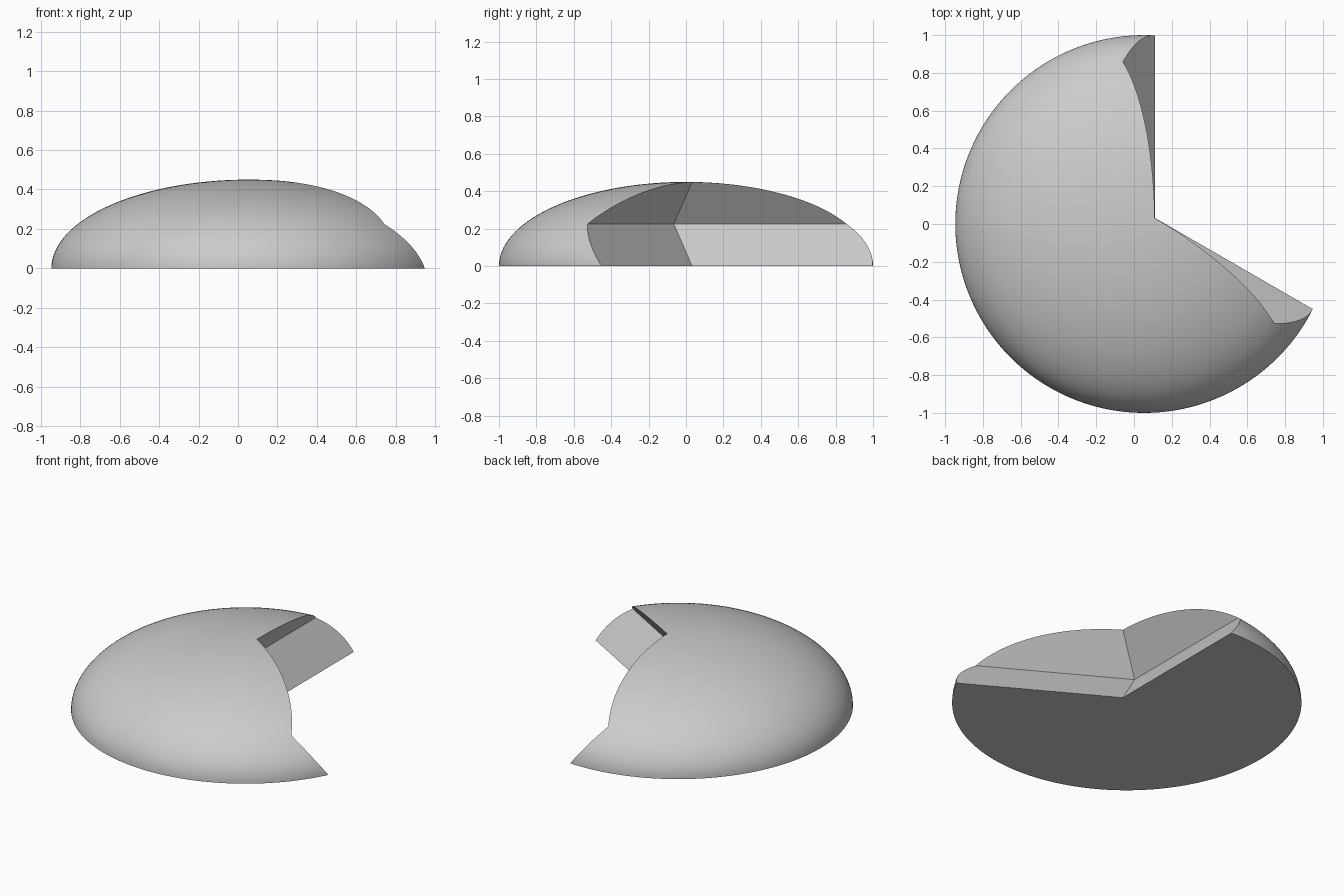
import bpy, bmesh, math
from mathutils import Vector

cube = bpy.data.objects.get("Cube")
if cube:
    bpy.data.objects.remove(cube, do_unlink=True)

CENTRE_X = 0.054
HEIGHT = 0.45
GREY = (0.6, 0.6, 0.6, 1)

mat = bpy.data.materials.new("light grey")
mat.use_nodes = True
mat.diffuse_color = GREY
mat.node_tree.nodes["Principled BSDF"].inputs["Base Color"].default_value = GREY


def add_object(name, bm):
    bmesh.ops.recalc_face_normals(bm, faces=bm.faces)
    mesh = bpy.data.meshes.new(name)
    bm.to_mesh(mesh)
    bm.free()
    mesh.materials.append(mat)
    obj = bpy.data.objects.new(name, mesh)
    bpy.context.collection.objects.link(obj)
    return obj


# Flattened dome: upper half of a squashed sphere with a closed base
bm = bmesh.new()
bmesh.ops.create_uvsphere(bm, u_segments=192, v_segments=96, radius=1)
bmesh.ops.bisect_plane(bm, geom=bm.verts[:] + bm.edges[:] + bm.faces[:], dist=1e-5,
                       plane_co=(0, 0, 0), plane_no=(0, 0, -1), clear_outer=True)
bmesh.ops.holes_fill(bm, edges=[e for e in bm.edges if e.is_boundary], sides=0)
bmesh.ops.scale(bm, vec=(1, 1, HEIGHT), verts=bm.verts)
bmesh.ops.translate(bm, vec=(CENTRE_X, 0, 0), verts=bm.verts)
dome = add_object("dome", bm)


# Wedge cutter: a 120 degree sector whose walls are deepest at half height
def heading(degrees, length):
    a = math.radians(degrees)
    return Vector((math.cos(a), math.sin(a), 0)) * length


bm = bmesh.new()
rings = []
for z, depth in ((-0.09, 0.143), (HEIGHT / 2, -0.13), (0.54, 0.143)):
    apex = Vector((CENTRE_X, 0, z)) + heading(30, depth)
    rings.append([bm.verts.new(p) for p in
                  (apex, apex + heading(-30, 3), apex + heading(90, 3))])
for low, high in zip(rings, rings[1:]):
    for i in range(3):
        j = (i + 1) % 3
        bm.faces.new((low[i], low[j], high[j], high[i]))
bm.faces.new(rings[0][::-1])
bm.faces.new(rings[-1])
cutter = add_object("wedge_cutter", bm)
cutter.hide_render = True

# Cut the wedge, then drop the cutter
cut = dome.modifiers.new("wedge cut", 'BOOLEAN')
cut.operation = 'DIFFERENCE'
cut.solver = 'EXACT'
cut.object = cutter
bpy.ops.object.select_all(action='DESELECT')
dome.select_set(True)
bpy.context.view_layer.objects.active = dome
bpy.ops.object.modifier_apply(modifier=cut.name)
bpy.data.objects.remove(cutter, do_unlink=True)
bpy.ops.object.shade_smooth_by_angle(angle=math.radians(25))
